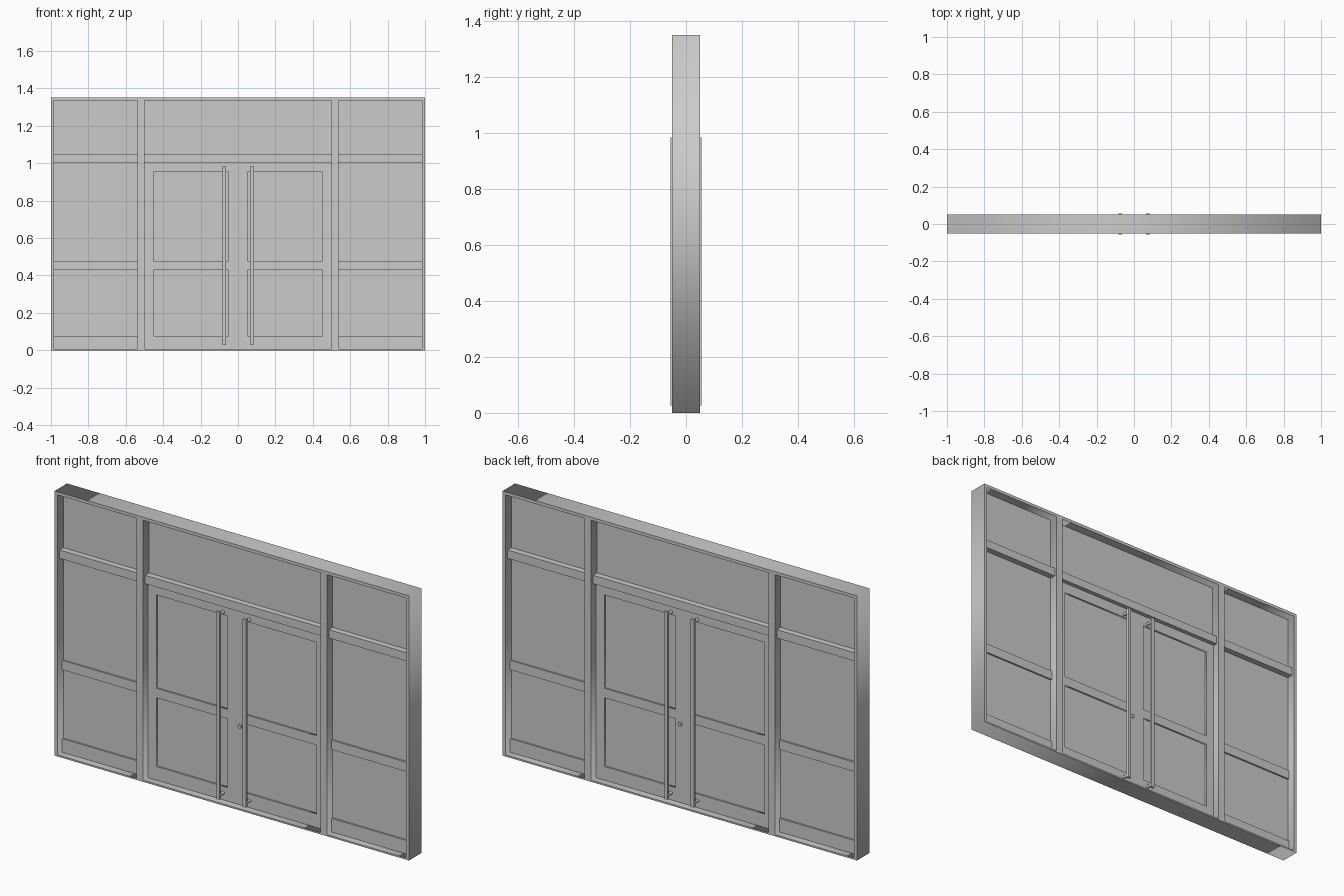
import bpy
import math

if "Cube" in bpy.data.objects:
    bpy.data.objects.remove(bpy.data.objects["Cube"])

X_OUT, X_JAMB, X_MULL, X_DOOR = 1.0, 0.983, 0.537, 0.5
Z_SILL, Z_HEAD, Z_TOP = 0.008, 1.334, 1.35
Z_TR0, Z_TR1 = 1.005, 1.048          # transom bar
Z_MID0, Z_MID1 = 0.428, 0.476        # middle rail
Z_KICK = 0.077                       # bottom rail top


def box(name, x0, x1, y0, y1, z0, z1):
    bpy.ops.mesh.primitive_cube_add(
        size=1, location=((x0 + x1) / 2, (y0 + y1) / 2, (z0 + z1) / 2))
    ob = bpy.context.object
    ob.name = name
    ob.scale = (abs(x1 - x0), abs(y1 - y0), z1 - z0)
    return ob


def plate(name, outer, holes, half_depth):
    """Flat rectangle with rectangular holes, extruded evenly about y = 0."""
    cu = bpy.data.curves.new(name, 'CURVE')
    cu.dimensions = '2D'
    cu.fill_mode = 'BOTH'
    cu.extrude = half_depth
    for x0, x1, z0, z1 in [outer] + holes:
        sp = cu.splines.new('POLY')
        sp.points.add(3)
        for p, c in zip(sp.points, ((x0, z0), (x1, z0), (x1, z1), (x0, z1))):
            p.co = (c[0], c[1], 0, 1)
        sp.use_cyclic_u = True
    ob = bpy.data.objects.new(name, cu)
    bpy.context.collection.objects.link(ob)
    ob.rotation_euler = (math.pi / 2, 0, 0)
    bpy.ops.object.select_all(action='DESELECT')
    ob.select_set(True)
    bpy.context.view_layer.objects.active = ob
    bpy.ops.object.convert(target='MESH')
    return bpy.context.object


def rod(name, x, y0, y1, z, r, verts=16):
    bpy.ops.mesh.primitive_cylinder_add(
        vertices=verts, radius=r, depth=abs(y1 - y0),
        location=(x, (y0 + y1) / 2, z), rotation=(math.pi / 2, 0, 0))
    ob = bpy.context.object
    ob.name = name
    bpy.ops.object.shade_smooth_by_angle()
    return ob


# Outer frame with two mullions
plate("main_frame", (-X_OUT, X_OUT, 0, Z_TOP),
      [(-X_JAMB, -X_MULL, Z_SILL, Z_HEAD),
       (-X_DOOR, X_DOOR, Z_SILL, Z_HEAD),
       (X_MULL, X_JAMB, Z_SILL, Z_HEAD)], 0.05)

# Bay over the doors
box("door_transom_bar", -X_DOOR, X_DOOR, -0.035, 0.035, Z_TR0, Z_TR1)
box("door_transom_glass", -X_DOOR, X_DOOR, -0.004, 0.004, Z_TR1, Z_HEAD)

for side, s in (("left", -1), ("right", 1)):
    # Sidelight rails and glass
    x0, x1 = sorted((s * X_MULL, s * X_JAMB))
    box(side + "_transom_bar", x0, x1, -0.035, 0.035, Z_TR0, Z_TR1)
    box(side + "_middle_rail", x0, x1, -0.013, 0.013, Z_MID0, Z_MID1)
    box(side + "_bottom_rail", x0, x1, -0.013, 0.013, Z_SILL, Z_KICK)
    for part, z0, z1 in (("lower", Z_KICK, Z_MID0), ("upper", Z_MID1, Z_TR0),
                         ("transom", Z_TR1, Z_HEAD)):
        box(f"{side}_{part}_glass", x0, x1, -0.004, 0.004, z0, z1)

    # Door leaf with two glazed panels
    d0, d1 = sorted((0, s * X_DOOR))
    g0, g1 = sorted((s * 0.05, s * 0.452))
    panes = [(g0, g1, Z_KICK, Z_MID0), (g0, g1, Z_MID1, 0.952)]
    plate(side + "_door_leaf", (d0, d1, Z_SILL, Z_TR0), panes, 0.013)
    for part, p in zip(("lower", "upper"), panes):
        box(f"{side}_door_{part}_glass", p[0], p[1], -0.004, 0.004, p[2], p[3])

    # Long pull handles on both faces
    hx = s * 0.074
    for face, f in (("front", -1), ("back", 1)):
        y0, y1 = sorted((f * 0.043, f * 0.056))
        box(f"{side}_{face}_handle", hx - 0.009, hx + 0.009, y0, y1, 0.027, 0.984)
        for end, z in (("low", 0.045), ("high", 0.967)):
            rod(f"{side}_{face}_handle_{end}_post", hx, f * 0.012, f * 0.045, z, 0.008)

# Lock cylinder through the right leaf
rod("door_lock", 0.022, -0.021, 0.021, 0.41, 0.01, 20)
